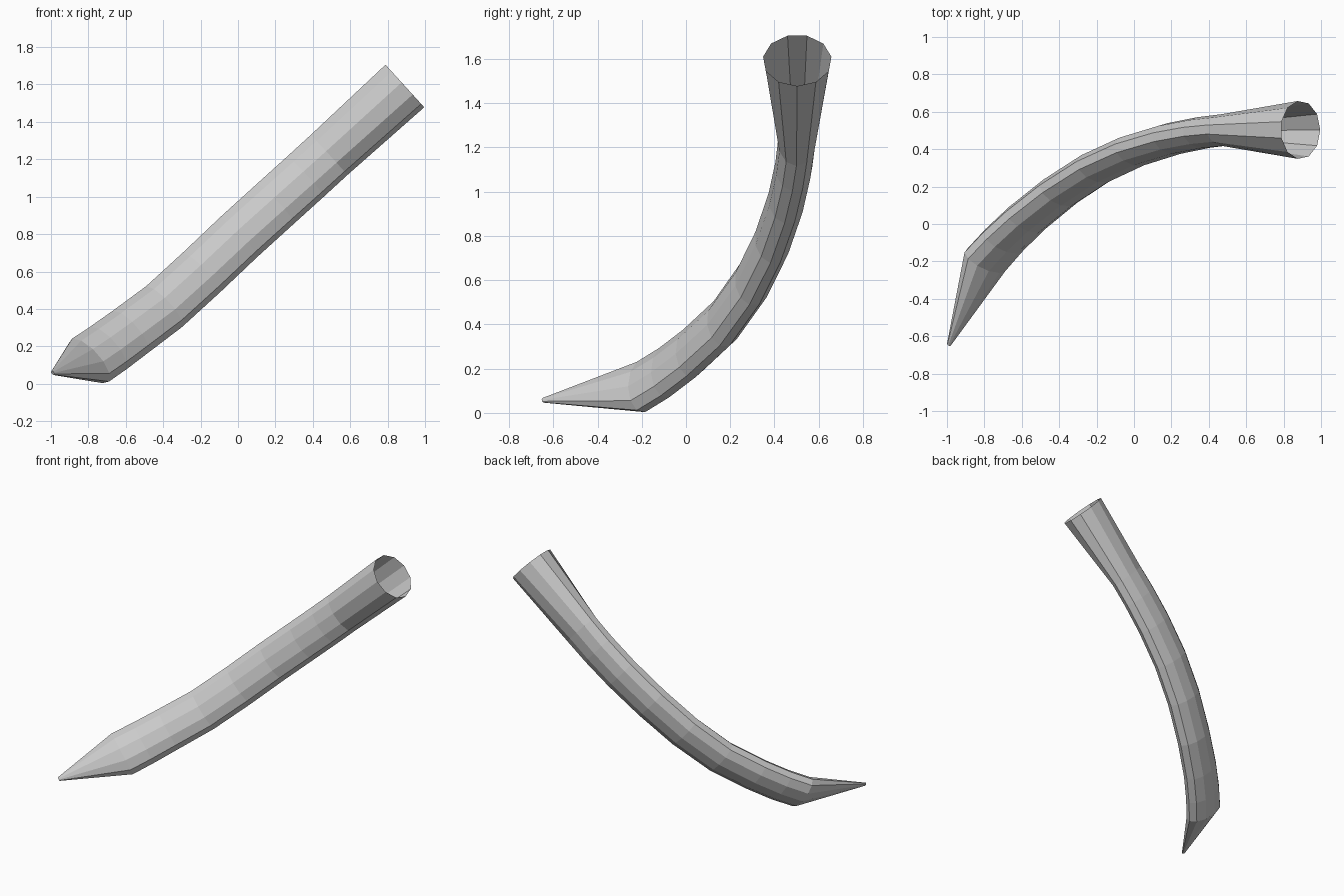
import bpy, bmesh, math
from mathutils import Vector

if "Cube" in bpy.data.objects:
    bpy.data.objects.remove(bpy.data.objects["Cube"])

SIDES = 11
# Stations along the shaft: centre x, y, z, half width, half thickness
STATIONS = [
    (-0.99, -0.645, 0.057, 0.013, 0.010),   # pointed tip
    (-0.795, -0.195, 0.122, 0.155, 0.085),  # shoulder behind the tip
    (-0.70, -0.090, 0.187, 0.153, 0.085),
    (-0.58, 0.025, 0.275, 0.150, 0.085),
    (-0.40, 0.170, 0.410, 0.148, 0.085),
    (-0.20, 0.300, 0.593, 0.148, 0.085),
    (0.00, 0.393, 0.783, 0.148, 0.085),
    (0.20, 0.455, 0.965, 0.148, 0.085),
    (0.36, 0.487, 1.110, 0.148, 0.085),
    (0.485, 0.502, 1.225, 0.148, 0.086),    # start of the round socket
    (0.89, 0.503, 1.594, 0.157, 0.156),     # open socket rim
]


def make_shaft(name):
    bm = bmesh.new()
    centres = [Vector(s[:3]) for s in STATIONS]
    last = len(STATIONS) - 1
    rings = []
    for i, (_, _, _, wide, thick) in enumerate(STATIONS):
        # Tip and shoulder share the direction of the shaft start
        a, b = (1, 2) if i < 2 else (i - 1, min(i + 1, last))
        tangent = (centres[b] - centres[a]).normalized()
        u = Vector((0.69, -0.2 * (1 - i / last), -0.72))
        u = (u - tangent * u.dot(tangent)).normalized()
        v = tangent.cross(u)
        rings.append([bm.verts.new(centres[i]
                      + u * wide * math.cos(2 * math.pi * k / SIDES)
                      + v * thick * math.sin(2 * math.pi * k / SIDES))
                      for k in range(SIDES)])
    for r0, r1 in zip(rings, rings[1:]):
        for k in range(SIDES):
            n = (k + 1) % SIDES
            bm.faces.new((r0[k], r0[n], r1[n], r1[k]))
    bm.faces.new(rings[0][::-1])
    mesh = bpy.data.meshes.new(name)
    bm.to_mesh(mesh)
    bm.free()
    obj = bpy.data.objects.new(name, mesh)
    bpy.context.collection.objects.link(obj)
    return obj


# Curved flattened spike with an open round end
make_shaft("curved_spike")
